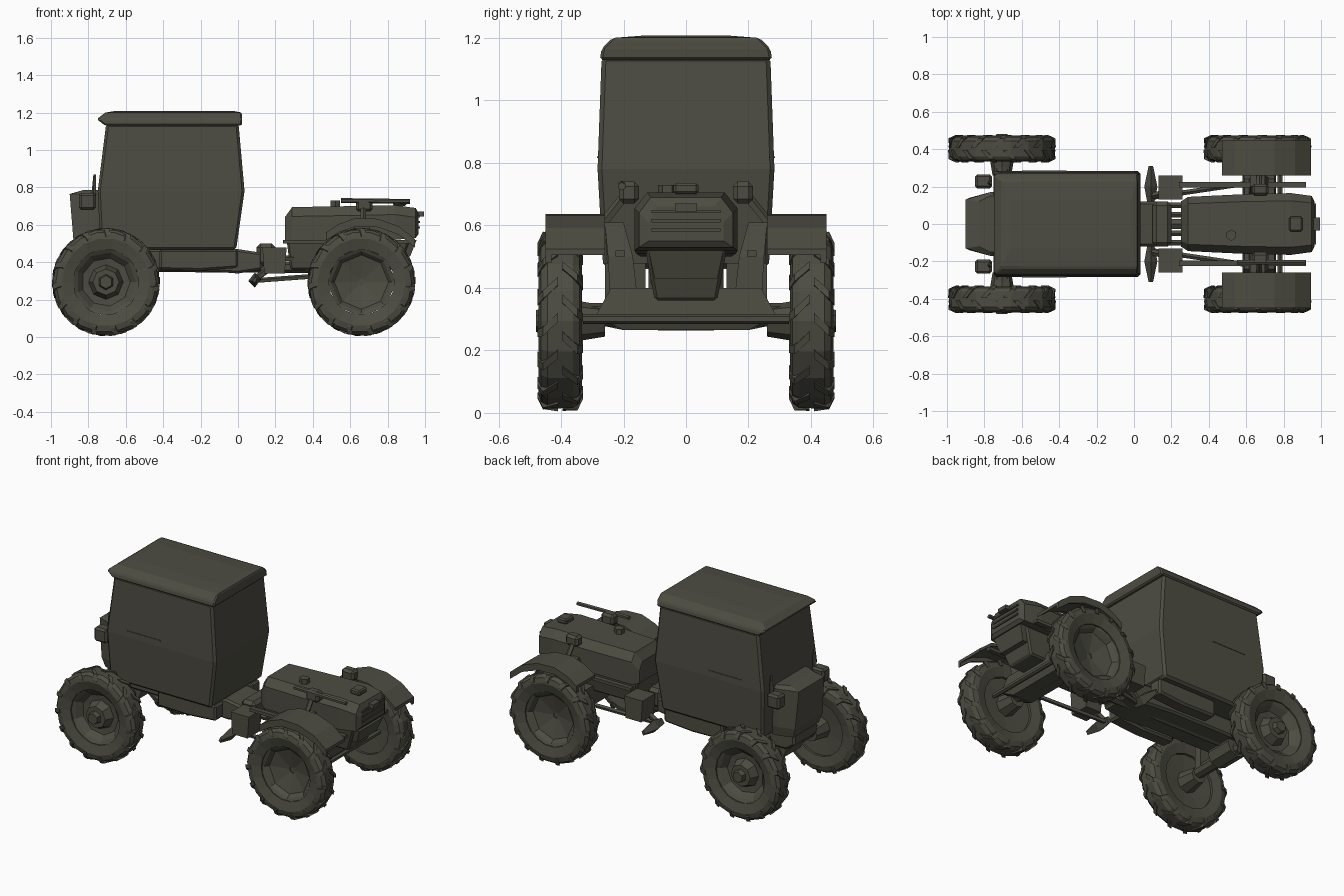
import bpy, bmesh, math
from mathutils import Vector, Matrix

if "Cube" in bpy.data.objects:
    bpy.data.objects.remove(bpy.data.objects["Cube"])

olive = bpy.data.materials.new("dark_olive_paint")
olive.diffuse_color = (0.075, 0.073, 0.055, 1)
olive.use_nodes = True
olive.node_tree.nodes["Principled BSDF"].inputs["Base Color"].default_value = olive.diffuse_color


def finish(name, bm, bevel=0):
    bmesh.ops.recalc_face_normals(bm, faces=bm.faces)
    me = bpy.data.meshes.new(name)
    bm.to_mesh(me)
    bm.free()
    me.materials.append(olive)
    ob = bpy.data.objects.new(name, me)
    bpy.context.collection.objects.link(ob)
    if bevel:
        m = ob.modifiers.new("bevel", 'BEVEL')
        m.width, m.segments = bevel, 1
    return ob


def skin(bm, rings, closed=False):
    """Join equal-length rings of points; cap the ends unless closed."""
    vs = [[bm.verts.new(p) for p in r] for r in rings]
    n = len(vs[0])
    for i in range(len(vs) - (0 if closed else 1)):
        a, b = vs[i], vs[(i + 1) % len(vs)]
        for j in range(n):
            k = (j + 1) % n
            bm.faces.new((a[j], a[k], b[k], b[j]))
    if not closed:
        bm.faces.new(vs[0])
        bm.faces.new(vs[-1])


def loft(name, rings, bevel=0):
    """Stack of rectangles (x0, x1, y0, y1, z)."""
    bm = bmesh.new()
    skin(bm, [[(a, c, z), (b, c, z), (b, d, z), (a, d, z)] for a, b, c, d, z in rings])
    return finish(name, bm, bevel)


def box(name, x0, x1, y0, y1, z0, z1, bevel=0):
    return loft(name, [(x0, x1, y0, y1, z0), (x0, x1, y0, y1, z1)], bevel)


def prism(name, pts, y0, y1, bevel=0):
    bm = bmesh.new()
    skin(bm, [[(x, y, z) for x, z in pts] for y in (y0, y1)])
    return finish(name, bm, bevel)


def rod(name, a, b, r, r2=None, n=8):
    a, b = Vector(a), Vector(b)
    bm = bmesh.new()
    mat = Matrix.Translation((a + b) / 2) @ (b - a).to_track_quat('Z', 'Y').to_matrix().to_4x4()
    bmesh.ops.create_cone(bm, cap_ends=True, segments=n, radius1=r,
                          radius2=r if r2 is None else r2, depth=(b - a).length, matrix=mat)
    return finish(name, bm)


def lathe(name, cx, cz, s, prof, n):
    """Spin (radius, y) profile round the wheel axis."""
    bm = bmesh.new()
    skin(bm, [[(cx + r * math.cos(t), s * y, cz + r * math.sin(t)) for r, y in prof]
              for t in (2 * math.pi * i / n for i in range(n))], closed=True)
    return finish(name, bm)


def tread(name, cx, cz, s, count=15):
    bm = bmesh.new()
    step = 2 * math.pi / count
    for i in range(count):
        for side in (0, 1):
            t = (i + 0.5 * side) * step
            # slanted lug running from the shoulder to the middle of the tyre
            ends = [((0.475 if side else 0.33), t, 0.25), ((0.458 if side else 0.347), t + .04, 0.286),
                    (0.41 if side else 0.395, t + 0.2, 0.289)]
            skin(bm, [[(cx + r * math.cos(a + d), s * y, cz + r * math.sin(a + d))
                       for d, r in ((0, q), (0.1, q), (0.1, 0.24), (0, 0.24))] for y, a, q in ends])
    return finish(name, bm)


TYRE = [(0.175, 0.345), (0.235, 0.333), (0.268, 0.341), (0.283, 0.362), (0.284, 0.443),
        (0.268, 0.464), (0.235, 0.472), (0.175, 0.455)]

# wheels, one set per axle and side
for axle, cx in (("rear", -0.706), ("front", 0.66)):
    cz = 0.294
    for side, s in (("right", -1), ("left", 1)):
        n = f"{axle}_{side}_"
        lathe(n + "tyre", cx, cz, s, TYRE, 18)
        tread(n + "tread", cx, cz, s)
        if axle == "rear":
            lathe(n + "rim", cx, cz, s, [(0.185, 0.45), (0.16, 0.435), (0.13, 0.40), (0.02, 0.39),
                                         (0.02, 0.375), (0.185, 0.36)], 9)
            rod(n + "hub", (cx, s * 0.38, cz), (cx, s * 0.45, cz), 0.10, 0.07)
            rod(n + "hub_cap", (cx, s * 0.44, cz), (cx, s * 0.48, cz), 0.045, 0.035, 6)
        else:
            lathe(n + "rim", cx, cz, s, [(0.185, 0.45), (0.165, 0.44), (0.145, 0.415), (0.02, 0.385),
                                         (0.02, 0.37), (0.185, 0.36)], 8)
        rod(n + "knuckle", (cx, s * 0.26, cz), (cx, s * 0.38, cz), 0.05, 0.07)
    rod(axle + "_axle", (cx, -0.34, cz + 0.02), (cx, 0.34, cz + 0.02), 0.038)
    rod(axle + "_differential", (cx, -0.09, cz + 0.045), (cx, 0.09, cz + 0.045), 0.075)

# cab and roof
loft("cab", [(-0.735, -0.01, -0.265, 0.265, 0.465), (-0.75, 0.035, -0.283, 0.283, 0.78),
             (-0.705, 0.003, -0.27, 0.27, 1.14)], 0.014)
loft("roof", [(-0.71, 0.02, -0.276, 0.276, 1.13), (-0.755, 0.022, -0.27, 0.27, 1.165),
              (-0.71, 0.02, -0.235, 0.235, 1.2), (-0.66, -0.02, -0.13, 0.13, 1.208)], 0.008)
# rear box with lamps beside it
bm = bmesh.new()
skin(bm, [[(-0.73, -y1, z), (-0.77, -y1, z), (x, -y0, z), (x, y0, z), (-0.77, y1, z), (-0.73, y1, z)]
          for z, x, y0, y1 in ((0.46, -0.86, 0.13, 0.16), (0.52, -0.88, 0.14, 0.17),
                               (0.765, -0.90, 0.13, 0.17), (0.785, -0.83, 0.12, 0.15))])
finish("rear_box", bm)
for side, s in (("right", -1), ("left", 1)):
    y = sorted((s * 0.19, s * 0.265))
    box(side + "_rear_lamp", -0.85, -0.76, *y, 0.68, 0.77, 0.012)
    rod(side + "_rear_marker", (-0.77, s * 0.22, 0.76), (-0.765, s * 0.22, 0.87), 0.014, 0.008, 5)
    # thin door trim
    y = sorted((s * 0.279, s * 0.285))
    box(side + "_door_handle", -0.60, -0.36, *y, 0.815, 0.821)

# chassis beam, gearbox and belly
prism("chassis", [(-0.86, 0.40), (-0.80, 0.36), (-0.2, 0.355), (0.0, 0.34), (0.13, 0.36),
                  (0.13, 0.45), (0.0, 0.47), (-0.86, 0.47)], -0.12, 0.12, 0.012)
for side, s in (("right", -1), ("left", 1)):
    y = sorted((s * 0.14, s * 0.23))
    prism(side + "_side_tank", [(-0.42, 0.36), (-0.2, 0.355), (0.0, 0.37), (0.0, 0.47), (-0.42, 0.47)], *y, 0.012)
    y = sorted((s * 0.13, s * 0.26))
    loft(side + "_mid_box", [(0.14, 0.25, *y, 0.34), (0.13, 0.26, *y, 0.48)])
    # foot step blade and its link
    bm = bmesh.new()
    skin(bm, [[(0.09 - w, s * yy, 0.30), (0.09, s * yy, 0.30 - w), (0.09 + w, s * yy, 0.31),
               (0.09, s * yy, 0.31 + w)] for yy, w in ((0.12, 0.02), (0.2, 0.035), (0.31, 0.012))])
    finish(side + "_step", bm)
    rod(side + "_step_link", (0.09, s * 0.15, 0.31), (0.19, s * 0.17, 0.38), 0.018, n=5)
    for k, yy in enumerate((0.05, 0.10)):
        rod(f"{side}_joint_link_{k}", (0.0, s * yy, 0.42), (0.3, s * yy, 0.42), 0.016, n=5)
    # drag bar to the front axle, low rail, rear axle bracket
    rod(side + "_drag_bar", (0.08, s * 0.14, 0.30), (0.62, s * 0.22, 0.34), 0.014, n=5)
    y = sorted((s * 0.195, s * 0.225))
    box(side + "_frame_rail", 0.24, 0.92, *y, 0.50, 0.52)
    box(side + "_axle_bracket", -0.75, -0.67, *sorted((s * 0.2, s * 0.25)), 0.31, 0.47)
    loft(side + "_front_bracket", [(0.61, 0.72, *sorted((s * 0.15, s * 0.24)), 0.32),
                                   (0.62, 0.72, *sorted((s * 0.17, s * 0.25)), 0.5),
                                   (0.62, 0.70, *sorted((s * 0.2, s * 0.26)), 0.61)])
rod("drive_shaft", (-0.7, 0, 0.38), (0.66, 0, 0.37), 0.03, n=6)
box("pivot_block", 0.10, 0.2, -0.12, 0.12, 0.38, 0.50, 0.02)

# bonnet, engine and nose
bm = bmesh.new()
skin(bm, [[(x, -w, z0), (x, -w, z1 - 0.05), (x, -w * 0.75, z1), (x, w * 0.75, z1),
           (x, w, z1 - 0.05), (x, w, z0)]
          for x, w, z0, z1 in ((0.25, 0.12, 0.51, 0.64), (0.29, 0.145, 0.50, 0.695), (0.60, 0.16, 0.51, 0.70),
                               (0.84, 0.165, 0.52, 0.705), (0.95, 0.15, 0.53, 0.69), (0.965, 0.12, 0.55, 0.66))])
finish("bonnet", bm)
loft("engine", [(0.28, 0.86, -0.10, 0.10, 0.36), (0.26, 0.92, -0.13, 0.13, 0.52)], 0.01)
loft("lower_grille", [(0.84, 0.92, -0.10, 0.10, 0.43), (0.84, 0.955, -0.12, 0.12, 0.52)])
for i in range(3):
    z = 0.58 + 0.03 * i
    box(f"grille_bar_{i}", 0.95, 0.972, -0.11, 0.11, z, z + 0.01)
box("nose_hook", 0.95, 0.995, -0.035, 0.035, 0.645, 0.67)
box("radiator_cap", 0.83, 0.90, -0.04, 0.04, 0.70, 0.735, 0.008)
rod("filler_cap", (0.52, -0.06, 0.69), (0.52, -0.06, 0.73), 0.03, n=6)
rod("top_pipe", (0.55, -0.205, 0.73), (0.92, -0.205, 0.725), 0.013, n=6)
loft("front_bolster", [(0.60, 0.74, -0.2, 0.2, 0.265), (0.58, 0.76, -0.29, 0.29, 0.31),
                       (0.59, 0.75, -0.24, 0.24, 0.40)])
rod("tie_rod", (0.78, -0.33, 0.30), (0.78, 0.33, 0.30), 0.016, n=6)

# front fenders: arched shell with a short outer lip, and lamps
ARC = [(0.47, 0.56), (0.54, 0.605), (0.63, 0.637), (0.75, 0.632), (0.86, 0.592), (0.945, 0.525)]
for side, s in (("right", -1), ("left", 1)):
    prism(side + "_fender", ARC + [(x, z - 0.02) for x, z in reversed(ARC)], *sorted((s * 0.26, s * 0.445)))
    prism(side + "_fender_lip", ARC + [(x, z - 0.045) for x, z in reversed(ARC)], *sorted((s * 0.43, s * 0.45)))
    box(side + "_lamp", 0.63, 0.72, *sorted((s * 0.15, s * 0.215)), 0.67, 0.74, 0.015)
    rod(side + "_lamp_arm", (0.67, s * 0.19, 0.70), (0.67, s * 0.27, 0.60), 0.016, n=5)
